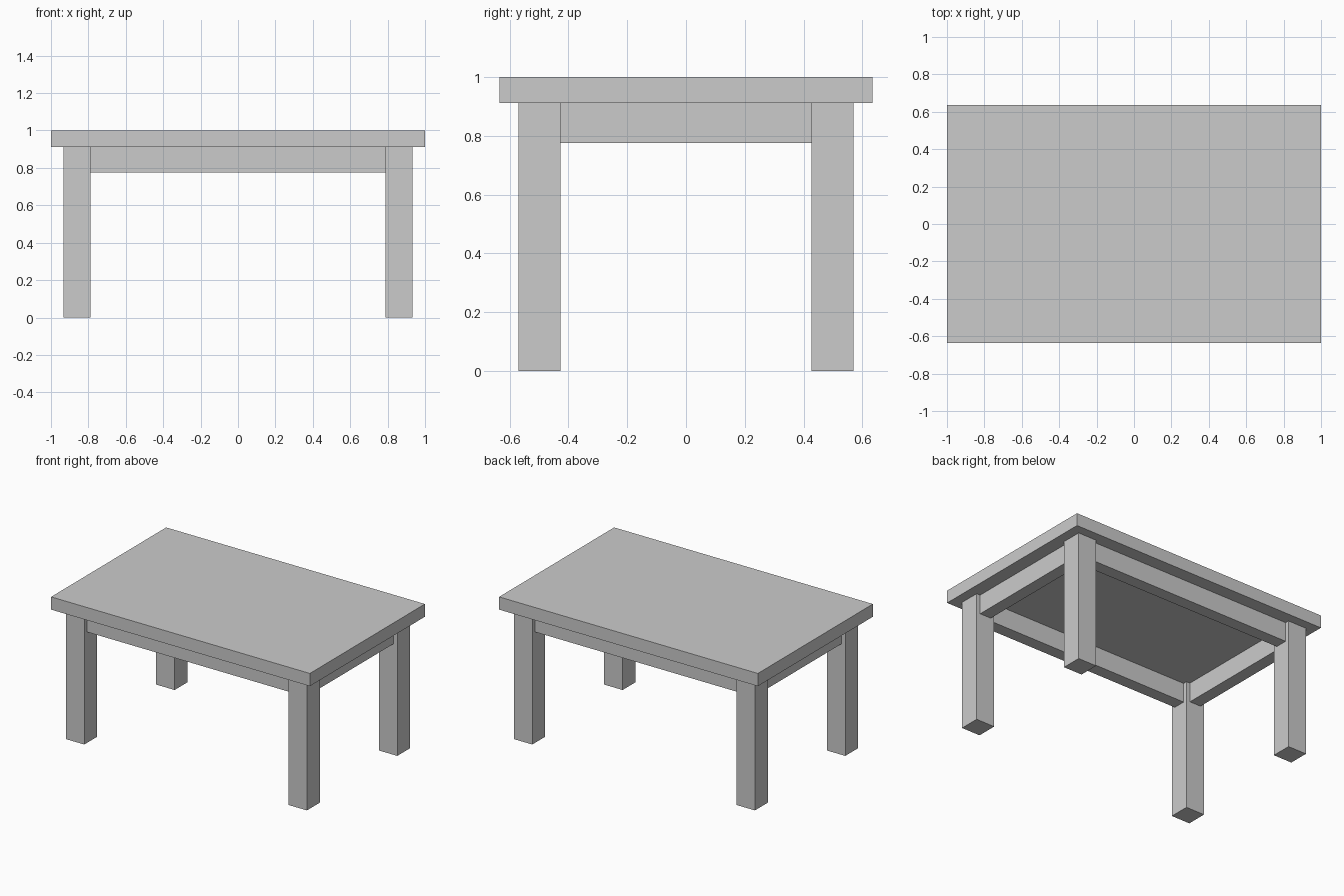
import bpy

if "Cube" in bpy.data.objects:
    bpy.data.objects.remove(bpy.data.objects["Cube"])

# Overall dimensions
TOP_X, TOP_Y, TOP_Z0, TOP_Z1 = 1.0, 0.635, 0.911, 1.0
LEG_IN_X, LEG_OUT_X = 0.789, 0.932
LEG_IN_Y, LEG_OUT_Y = 0.427, 0.570
APRON_Z0 = 0.776
INSET = 0.028  # apron set back from both leg faces


def box(name, x0, x1, y0, y1, z0, z1):
    bpy.ops.mesh.primitive_cube_add(
        size=1, location=((x0 + x1) / 2, (y0 + y1) / 2, (z0 + z1) / 2))
    ob = bpy.context.object
    ob.name = name
    ob.scale = (abs(x1 - x0), abs(y1 - y0), z1 - z0)
    bpy.ops.object.transform_apply(location=False, rotation=False, scale=True)
    return ob


# Table top
box("table_top", -TOP_X, TOP_X, -TOP_Y, TOP_Y, TOP_Z0, TOP_Z1)

# Four square legs
for sy, depth in ((-1, "front"), (1, "back")):
    for sx, side in ((-1, "left"), (1, "right")):
        box(f"{depth}_{side}_leg", sx * LEG_IN_X, sx * LEG_OUT_X,
            sy * LEG_IN_Y, sy * LEG_OUT_Y, 0, TOP_Z0)

# Long aprons, front and back
for s, name in ((-1, "front_apron"), (1, "back_apron")):
    box(name, -LEG_IN_X, LEG_IN_X, s * (LEG_IN_Y + INSET),
        s * (LEG_OUT_Y - INSET), APRON_Z0, TOP_Z0)

# Short aprons, left and right
for s, name in ((-1, "left_apron"), (1, "right_apron")):
    box(name, s * (LEG_IN_X + INSET), s * (LEG_OUT_X - INSET),
        -LEG_IN_Y, LEG_IN_Y, APRON_Z0, TOP_Z0)
